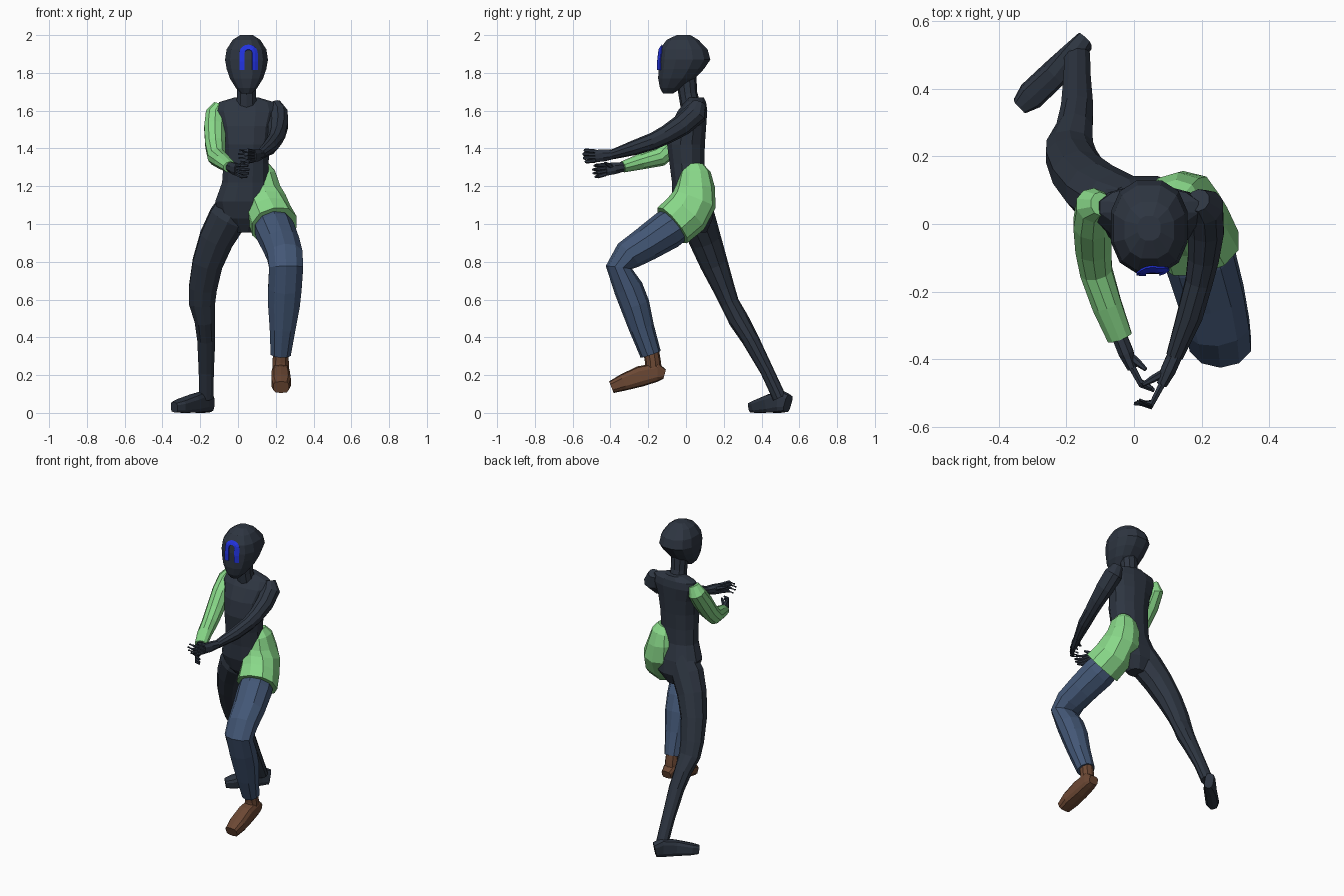
import bpy, bmesh, math
from mathutils import Vector
from mathutils.bvhtree import BVHTree


def material(name, rgb):
    m = bpy.data.materials.new(name)
    m.diffuse_color = (*rgb, 1)
    return m


DARK = material("charcoal", (0.027, 0.036, 0.053))
GREEN = material("light green", (0.25, 0.69, 0.25))
DENIM = material("denim blue", (0.056, 0.095, 0.18))
BROWN = material("brown leather", (0.15, 0.065, 0.034))
BLUE = material("bright blue", (0.016, 0.033, 0.75))


def finish(name, bm, mat):
    bmesh.ops.recalc_face_normals(bm, faces=bm.faces)
    me = bpy.data.meshes.new(name)
    bm.to_mesh(me)
    ob = bpy.data.objects.new(name, me)
    me.materials.append(mat)
    bpy.context.collection.objects.link(ob)
    return ob


def loft(name, rings, mat, n=10, power=1.0, tangents=None):
    """Skin elliptical sections (x, y, z, side radius, depth radius) set square to the path."""
    bm = bmesh.new()
    pts = [Vector(r[:3]) for r in rings]
    dirs = [(b - a).normalized() for a, b in zip(pts, pts[1:])]
    loops = []
    for i, (p, r) in enumerate(zip(pts, rings)):
        t = (dirs[max(i - 1, 0)] + dirs[min(i, len(dirs) - 1)]).normalized()
        if tangents and i in tangents:
            t = Vector(tangents[i]).normalized()
        u = Vector((1, 0, 0))
        u = (u - t * u.dot(t)).normalized()
        v = t.cross(u)
        loop = []
        for k in range(n):
            ang = 2 * math.pi * (k + 0.5) / n
            c, s = math.cos(ang), math.sin(ang)
            c = math.copysign(abs(c) ** power, c)
            s = math.copysign(abs(s) ** power, s)
            loop.append(bm.verts.new(p + u * c * r[3] + v * s * r[4]))
        loops.append(loop)
    for a, b in zip(loops, loops[1:]):
        for k in range(n):
            bm.faces.new((a[k], a[(k + 1) % n], b[(k + 1) % n], b[k]))
    bm.faces.new(loops[0])
    bm.faces.new(loops[-1])
    return finish(name, bm, mat)


UP = {i: (0, 0, 1) for i in range(12)}

# Head, front face flat, chin forward: (z, y front, y back, half width)
profile = [(1.69, -0.122, -0.07, 0.028), (1.72, -0.14, -0.02, 0.058), (1.77, -0.15, 0.05, 0.09),
           (1.82, -0.15, 0.098, 0.108), (1.87, -0.15, 0.133, 0.117), (1.925, -0.142, 0.118, 0.108),
           (1.975, -0.105, 0.068, 0.075), (2.0, -0.05, 0.025, 0.035)]
head = loft("head", [(0.045, (f + b) / 2, z, w, (b - f) / 2) for z, f, b, w in profile],
            DARK, 12, 0.85, UP)
loft("neck", [(0.045, 0.03, 1.60, 0.06, 0.055), (0.045, 0.01, 1.69, 0.052, 0.05),
              (0.045, 0.0, 1.78, 0.056, 0.055)], DARK)

# Arch mark on the face, laid on the head surface
hb = bmesh.new()
hb.from_mesh(head.data)
tree = BVHTree.FromBMesh(hb)
path = [(-1, 0, 1.815), (-1, 0, 1.86)]
path += [(math.cos(a), math.sin(a), 1.905) for a in [math.pi * (1 - k / 8) for k in range(9)]]
path += [(1, 0, 1.86), (1, 0, 1.815)]
bm = bmesh.new()
rows = []
for c, s, z in path:
    row = []
    for rad in (0.020, 0.034, 0.048):
        x, zz = 0.055 + c * rad, z + s * rad * 0.9
        hit = tree.ray_cast(Vector((x, -1, zz)), Vector((0, 1, 0)))[0]
        row.append(bm.verts.new((x, hit.y - 0.004, zz)))
    rows.append(row)
for a, b in zip(rows, rows[1:]):
    for k in range(2):
        bm.faces.new((a[k], a[k + 1], b[k + 1], b[k]))
mark = finish("face_mark", bm, BLUE)
mod = mark.modifiers.new("thickness", "SOLIDIFY")
mod.thickness = 0.006
mod.offset = 0
hb.free()

# Torso
loft("torso", [(0.035, 0.06, 0.955, 0.05, 0.05), (0.03, 0.05, 1.03, 0.13, 0.095),
               (0.03, 0.03, 1.12, 0.155, 0.105), (0.04, 0.013, 1.22, 0.128, 0.09),
               (0.042, 0.005, 1.32, 0.123, 0.095), (0.045, 0.0, 1.42, 0.128, 0.103),
               (0.045, 0.012, 1.52, 0.14, 0.098), (0.045, 0.035, 1.60, 0.165, 0.08),
               (0.045, 0.05, 1.645, 0.15, 0.058), (0.045, 0.05, 1.67, 0.065, 0.045)],
     DARK, 12, 0.9, UP)

# Arms and hands
loft("green_sleeve_arm", [(-0.10, 0.06, 1.635, 0.03, 0.035), (-0.118, 0.055, 1.585, 0.055, 0.055),
                          (-0.122, 0.0, 1.51, 0.06, 0.06), (-0.12, -0.07, 1.42, 0.056, 0.056),
                          (-0.112, -0.14, 1.355, 0.05, 0.052), (-0.08, -0.24, 1.33, 0.046, 0.042),
                          (-0.042, -0.335, 1.302, 0.039, 0.03)], GREEN)
loft("dark_arm", [(0.19, 0.07, 1.64, 0.035, 0.035), (0.208, 0.05, 1.585, 0.058, 0.062),
                  (0.212, -0.02, 1.525, 0.056, 0.058), (0.205, -0.10, 1.475, 0.048, 0.05),
                  (0.192, -0.17, 1.44, 0.042, 0.045), (0.165, -0.27, 1.405, 0.04, 0.04),
                  (0.12, -0.39, 1.368, 0.026, 0.026)], DARK)


def hand(side, wrist, knuckle, bend, tip, thumb, spread):
    w, k = Vector(wrist), Vector(knuckle)
    m = w.lerp(k, 0.5)
    loft(side + "_palm", [(*(w - (k - w) * 0.2), 0.024, 0.024), (*m, 0.024, 0.034),
                          (*k, 0.016, 0.035)], DARK, 8)
    for i in range(4):
        off = (1.5 - i) * spread
        reach = (0.9, 1.0, 0.96, 0.82)[i]
        b, t = k.lerp(Vector(bend), reach), k.lerp(Vector(tip), reach)
        z0, z1 = Vector((0, 0, off)), Vector((0, 0, off * 1.25))
        loft(f"{side}_finger_{i + 1}", [(*(k + z0), 0.011, 0.011), (*(b + z1), 0.010, 0.010),
                                        (*(t + z1), 0.006, 0.006)], DARK, 6)
    loft(side + "_thumb", [(*m, 0.013, 0.013), (*(m.lerp(Vector(thumb), 0.6)), 0.011, 0.011),
                           (*thumb, 0.006, 0.006)], DARK, 6)


hand("lower_hand", (-0.042, -0.335, 1.302), (-0.005, -0.425, 1.288), (0.022, -0.475, 1.28),
     (0.06, -0.492, 1.278), (0.035, -0.43, 1.325), 0.016)
hand("upper_hand", (0.12, -0.39, 1.368), (0.082, -0.475, 1.36), (0.048, -0.54, 1.36),
     (0.0, -0.53, 1.36), (0.025, -0.475, 1.385), 0.016)

# Trailing dark leg and foot
loft("dark_leg", [(0.0, 0.045, 1.13, 0.09, 0.08), (-0.055, 0.06, 1.03, 0.105, 0.095),
                  (-0.115, 0.10, 0.92, 0.095, 0.086), (-0.162, 0.148, 0.79, 0.084, 0.074),
                  (-0.186, 0.20, 0.66, 0.078, 0.058), (-0.19, 0.232, 0.58, 0.072, 0.05),
                  (-0.176, 0.28, 0.49, 0.056, 0.054), (-0.168, 0.34, 0.39, 0.05, 0.046),
                  (-0.168, 0.43, 0.22, 0.042, 0.036), (-0.168, 0.495, 0.08, 0.04, 0.036)], DARK)
loft("dark_foot", [(-0.145, 0.54, 0.05, 0.027, 0.048), (-0.178, 0.505, 0.06, 0.035, 0.06),
                   (-0.235, 0.445, 0.05, 0.04, 0.05), (-0.305, 0.378, 0.036, 0.042, 0.036),
                   (-0.338, 0.348, 0.03, 0.026, 0.028)], DARK, 10, 0.6)

# Flared green shorts leg over the hip, then the raised denim leg
loft("green_shorts_leg", [(0.115, 0.045, 1.31, 0.05, 0.05), (0.125, 0.048, 1.27, 0.075, 0.083),
                          (0.13, 0.05, 1.20, 0.098, 0.103), (0.145, 0.045, 1.13, 0.112, 0.12),
                          (0.165, 0.0, 1.055, 0.118, 0.127), (0.192, -0.073, 0.992, 0.126, 0.122)],
     GREEN, 10, 0.9, {2: (0, -0.05, -1), 3: (0.1, -0.35, -0.9), 4: (0.2, -0.65, -0.75), 5: (0.25, -0.75, -0.62)})
loft("denim_leg", [(0.17, -0.02, 1.02, 0.095, 0.095), (0.195, -0.10, 0.968, 0.108, 0.105),
                   (0.228, -0.215, 0.892, 0.103, 0.092), (0.248, -0.305, 0.835, 0.098, 0.082),
                   (0.255, -0.355, 0.77, 0.095, 0.07), (0.248, -0.305, 0.66, 0.093, 0.078),
                   (0.243, -0.27, 0.57, 0.088, 0.078), (0.236, -0.235, 0.45, 0.072, 0.067),
                   (0.226, -0.187, 0.31, 0.056, 0.056)], DENIM)

# Brown shoe, toe pointing down
loft("shoe_ankle", [(0.226, -0.187, 0.34, 0.042, 0.042), (0.226, -0.175, 0.27, 0.045, 0.042),
                    (0.226, -0.17, 0.20, 0.045, 0.045)], BROWN)
loft("shoe", [(0.226, -0.113, 0.205, 0.033, 0.026), (0.226, -0.15, 0.215, 0.045, 0.05),
              (0.226, -0.24, 0.194, 0.05, 0.055), (0.228, -0.33, 0.162, 0.053, 0.045),
              (0.228, -0.395, 0.136, 0.042, 0.033)], BROWN, 10, 0.6)
